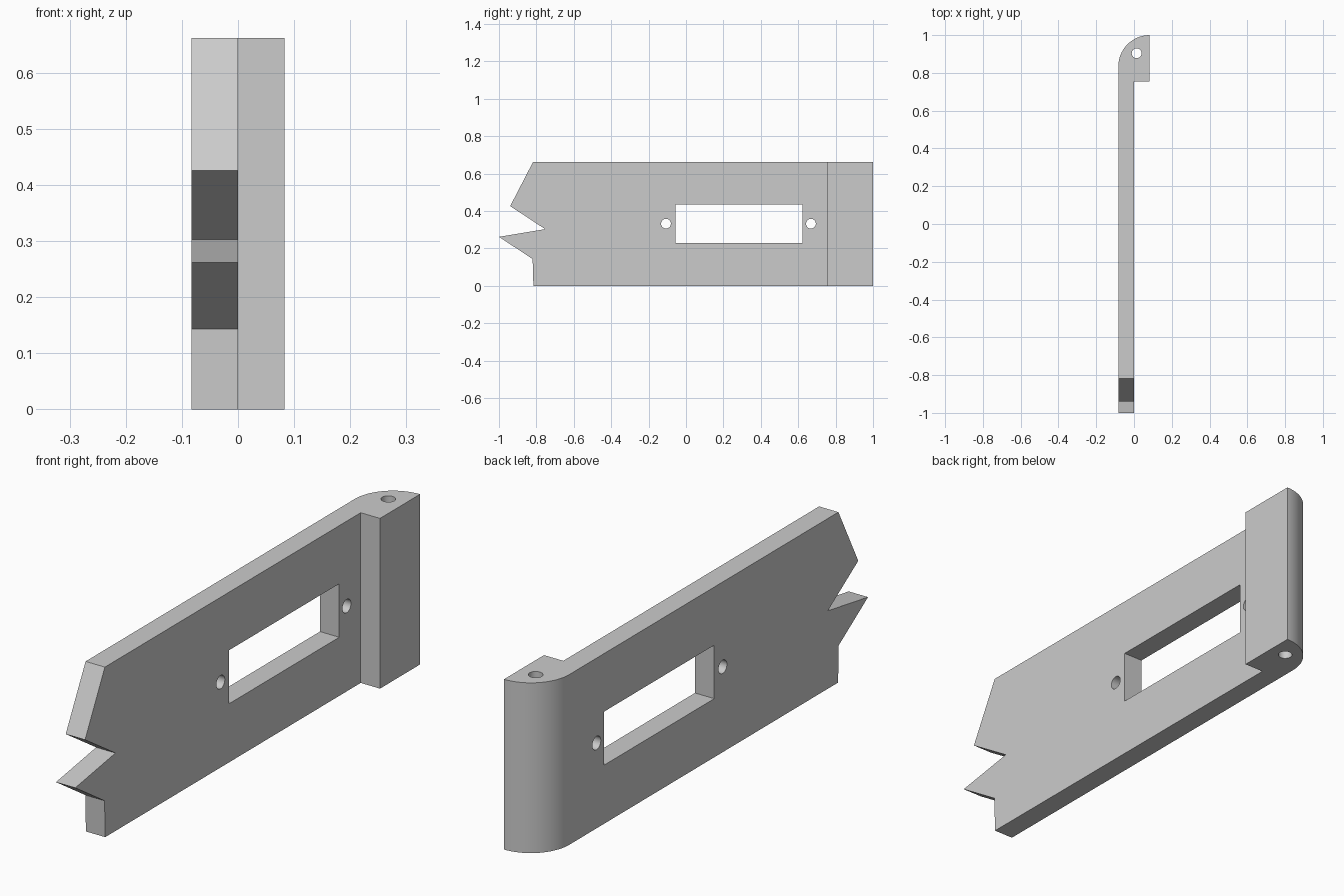
import bpy, bmesh
from math import sin, cos, pi
from mathutils import Vector

if "Cube" in bpy.data.objects:
    bpy.data.objects.remove(bpy.data.objects["Cube"])

HEIGHT = 0.662     # full height of the plate
HALF = 0.083       # half thickness of the hinge block, thickness of the plate
HINGE_Y = 0.754    # where the hinge block begins
HOLE_R = 0.026

grey = bpy.data.materials.new("plain grey")
grey.use_nodes = True
colour = (0.6, 0.6, 0.6, 1)
grey.diffuse_color = colour
grey.node_tree.nodes["Principled BSDF"].inputs["Base Color"].default_value = colour


def prism(name, points, sweep):
    """Extrude a flat outline of 3D points along a vector."""
    bm = bmesh.new()
    face = bm.faces.new([bm.verts.new(p) for p in points])
    new = bmesh.ops.extrude_face_region(bm, geom=[face])["geom"]
    verts = [v for v in new if isinstance(v, bmesh.types.BMVert)]
    bmesh.ops.translate(bm, verts=verts, vec=Vector(sweep))
    bmesh.ops.recalc_face_normals(bm, faces=bm.faces)
    mesh = bpy.data.meshes.new(name)
    bm.to_mesh(mesh)
    bm.free()
    mesh.materials.append(grey)
    obj = bpy.data.objects.new(name, mesh)
    bpy.context.collection.objects.link(obj)
    return obj


def circle(u, v, r=HOLE_R, n=32):
    return [(u + r * cos(2 * pi * i / n), v + r * sin(2 * pi * i / n)) for i in range(n)]


def side_cutter(name, outline):
    """Cutter running through the plate thickness, outline in y and z."""
    return prism(name, [(-0.3, y, z) for y, z in outline], (0.6, 0, 0))


# Plate and hinge block share one plan outline with a rounded outer corner
R = 2 * HALF
arc = [(HALF - R * sin(a), 1 - R + R * cos(a)) for a in (pi / 2 * i / 24 for i in range(25))]
plan = [(-HALF, -1), (0, -1), (0, HINGE_Y), (HALF, HINGE_Y)] + arc
plate = prism("hinged_plate", [(x, y, 0) for x, y in plan], (0, 0, HEIGHT))

# Openings and the jagged front end
jagged = [(-0.816, -0.1), (-0.816, 0), (-0.82, 0.143), (-1, 0.262), (-0.753, 0.303),
          (-0.94, 0.426), (-0.818, HEIGHT), (-0.766, 0.762), (-1.2, 0.762), (-1.2, -0.1)]
window = [(-0.055, 0.228), (0.622, 0.228), (0.622, 0.436), (-0.055, 0.436)]
cutters = [
    side_cutter("end_cutter", jagged),
    side_cutter("window_cutter", window),
    side_cutter("front_screw_cutter", circle(-0.107, 0.332)),
    side_cutter("rear_screw_cutter", circle(0.668, 0.332)),
    prism("pin_cutter", [(x, y, -0.1) for x, y in circle(0.014, 0.904)], (0, 0, 1)),
]

bpy.ops.object.select_all(action="DESELECT")
plate.select_set(True)
bpy.context.view_layer.objects.active = plate
for cutter in cutters:
    cutter.hide_render = True
    mod = plate.modifiers.new(cutter.name, "BOOLEAN")
    mod.operation = "DIFFERENCE"
    mod.solver = "EXACT"
    mod.object = cutter
    bpy.ops.object.modifier_apply(modifier=mod.name)
    bpy.data.objects.remove(cutter)

bpy.ops.object.shade_smooth_by_angle(angle=pi / 6)
